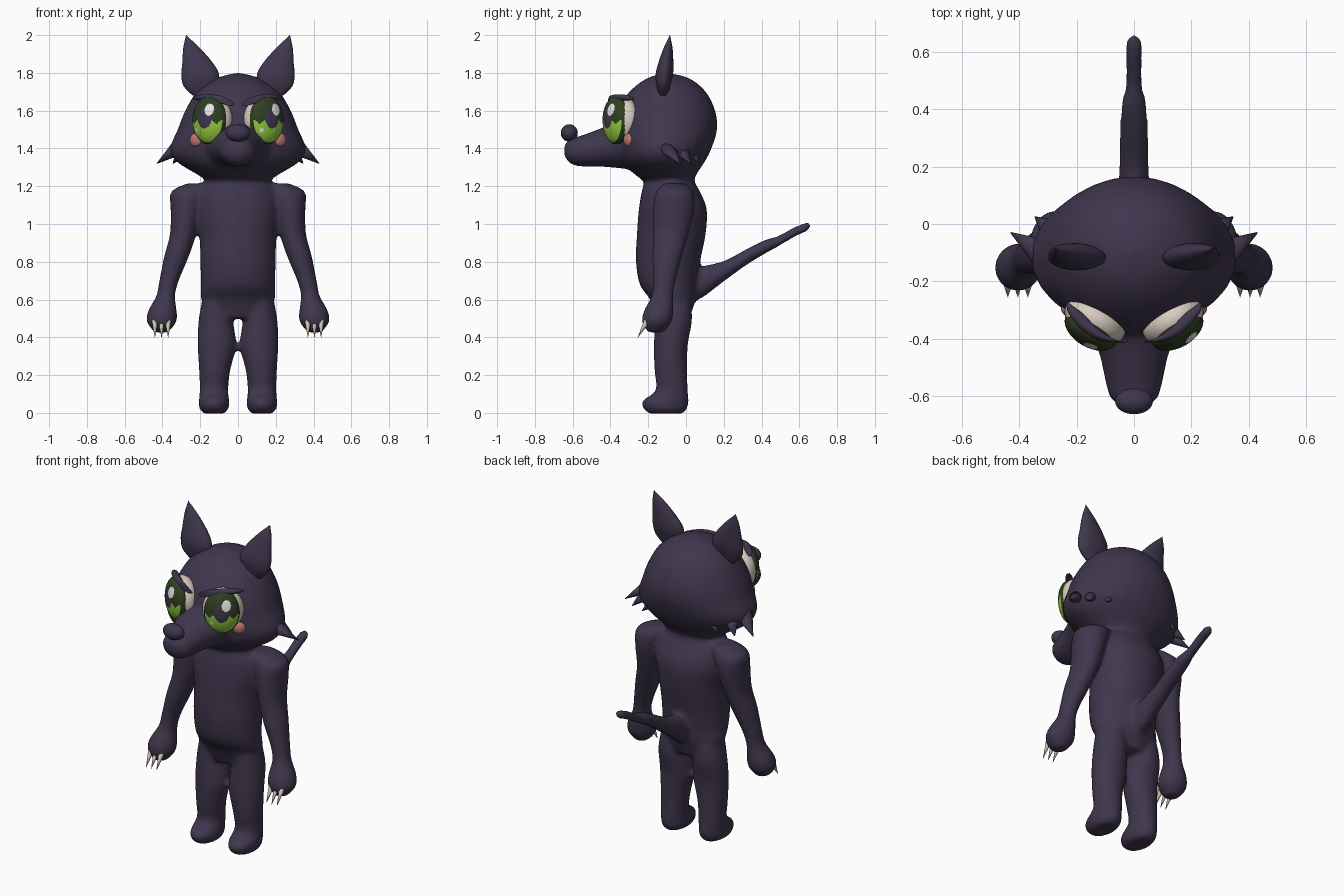
import bpy, bmesh, math
from mathutils import Matrix, Vector

cube = bpy.data.objects.get("Cube")
if cube:
    bpy.data.objects.remove(cube, do_unlink=True)


def material(name, r, g, b):
    m = bpy.data.materials.new(name)
    m.use_nodes = True
    m.diffuse_color = (r, g, b, 1)
    m.node_tree.nodes["Principled BSDF"].inputs["Base Color"].default_value = (r, g, b, 1)
    return m


FUR = material("dark purple fur", .05, .037, .074)
DARK = material("dark green", .027, .05, .016)
GREEN = material("bright green", .3, .62, .05)
WHITE = material("white", .85, .85, .83)
SCLERA = material("warm white", .68, .6, .52)
PINK = material("blush pink", .52, .18, .16)
BONE = material("claw bone", .6, .55, .44)


def finish(bm, name, *mats):
    bmesh.ops.recalc_face_normals(bm, faces=bm.faces)
    for f in bm.faces:
        f.smooth = True
    me = bpy.data.meshes.new(name)
    bm.to_mesh(me)
    bm.free()
    ob = bpy.data.objects.new(name, me)
    bpy.context.collection.objects.link(ob)
    for m in mats:
        me.materials.append(m)
    return ob


def spline(keys, steps=5):
    """Catmull-Rom interpolation of section tuples."""
    keys = [Vector(k) for k in keys]
    out = []
    for i in range(len(keys) - 1):
        a, b = keys[max(i - 1, 0)], keys[i]
        c, d = keys[i + 1], keys[min(i + 2, len(keys) - 1)]
        for j in range(steps):
            t = j / steps
            out.append(b + (c - a) * (t / 2) + (a * 2 - b * 5 + c * 4 - d) * (t * t / 2)
                       + (b * 3 - a - c * 3 + d) * (t ** 3 / 2))
    return out + [keys[-1]]


def loft(bm, keys, upright=True, side=1, n=28):
    """Sections (x, y, z, ra, rb): level rings if upright, else rings facing y."""
    rings = []
    for x, y, z, ra, rb in spline(keys):
        ring = []
        for i in range(n):
            a = math.tau * i / n
            p, q = max(ra, .001) * math.cos(a), max(rb, .001) * math.sin(a)
            off = (p, q, 0) if upright else (p, 0, q)
            ring.append(bm.verts.new((side * (x + off[0]), y + off[1], z + off[2])))
        rings.append(ring)
    for r, s in zip(rings, rings[1:]):
        for i in range(n):
            bm.faces.new((r[i], r[(i + 1) % n], s[(i + 1) % n], s[i]))
    bm.faces.new(rings[0])
    bm.faces.new(rings[-1])


def column(x, rows):
    """Turns (z, half width, front y, back y) rows into sections."""
    return [(x, (f + b) / 2, z, w, (b - f) / 2) for z, w, f, b in rows]


def ball(bm, center, radii, rot=Matrix(), u=32, v=20):
    bmesh.ops.create_uvsphere(bm, u_segments=u, v_segments=v, radius=1,
                              matrix=Matrix.Translation(center) @ rot @ Matrix.Diagonal((*radii, 1)))


def spike(bm, base, tip, r, flat=1):
    base, tip = Vector(base), Vector(tip)
    d = tip - base
    m = Matrix.Translation((base + tip) / 2) @ d.to_track_quat('Z', 'Y').to_matrix().to_4x4()
    bmesh.ops.create_cone(bm, cap_ends=True, segments=14, radius1=r, radius2=r * .04,
                          depth=d.length, matrix=m @ Matrix.Diagonal((1, flat, 1, 1)))


# Body, head, limbs and tail, fused into one smooth skin
bm = bmesh.new()
loft(bm, column(0, [(.5, .13, -.15, .02), (.6, .195, -.19, .05), (.68, .197, -.245, .06),
                    (.8, .2, -.265, .075), (.95, .205, -.26, .105), (1.08, .225, -.25, .11),
                    (1.17, .21, -.235, .075), (1.23, .17, -.22, .045), (1.32, .16, -.2, .04)]))
loft(bm, column(0, [(1.21, .13, -.2, .03), (1.27, .23, -.28, .06), (1.33, .325, -.34, .1),
                    (1.4, .36, -.365, .135), (1.5, .32, -.385, .165), (1.6, .28, -.37, .155),
                    (1.7, .218, -.3, .105), (1.77, .12, -.21, .02), (1.8, .01, -.11, -.09)]))
loft(bm, [(0, -.22, 1.42, .22, .14), (0, -.35, 1.42, .165, .125), (0, -.45, 1.405, .122, .102),
          (0, -.55, 1.387, .1, .083), (0, -.61, 1.385, .08, .067), (0, -.645, 1.39, .03, .03)],
     upright=False)
loft(bm, [(0, 0, .66, .06, .08), (0, .08, .69, .058, .085), (0, .2, .75, .052, .055),
          (0, .32, .825, .05, .043), (0, .42, .88, .045, .037), (0, .48, .905, .03, .03),
          (0, .58, .96, .03, .027), (0, .64, .985, .028, .024), (0, .66, .992, .01, .01)],
     upright=False)
for s in (1, -1):
    # leg and foot
    loft(bm, [(.11, -.07, .64, .07, .09), (.118, -.065, .5, .09, .098), (.112, -.08, .36, .102, .09),
              (.124, -.08, .22, .082, .087), (.127, -.075, .12, .076, .085),
              (.127, -.108, .065, .08, .122), (.127, -.11, .025, .078, .118),
              (.127, -.105, -.004, .055, .09)], side=s)
    # arm and hand
    loft(bm, [(.2, -.06, 1.215, .07, .06), (.255, -.06, 1.17, .1, .1), (.275, -.065, 1.08, .082, .11),
              (.29, -.08, .95, .07, .095), (.325, -.1, .83, .066, .08), (.365, -.115, .7, .052, .06),
              (.383, -.125, .62, .05, .058), (.4, -.145, .54, .076, .078),
              (.405, -.155, .48, .078, .078), (.405, -.16, .425, .035, .04)], side=s)
ball(bm, (0, -.08, .35), (.05, .025, .018))
body = finish(bm, "body", FUR)
skin = body.modifiers.new("Skin", 'REMESH')
skin.mode, skin.voxel_size, skin.use_smooth_shade = 'VOXEL', .012, True
soft = body.modifiers.new("Soften", 'SMOOTH')
soft.factor, soft.iterations = .5, 10

bm = bmesh.new()
ball(bm, (0, -.618, 1.482), (.066, .045, .046))
finish(bm, "nose", FUR)


def iris_color(u, v):
    """Index into the iris materials for a point on the unit disc."""
    if math.hypot((u - .28) / .25, (v - .43) / .25) < 1:
        return 3
    if math.hypot((u + .55) / .1, (v + .42) / .09) < 1:
        return 3
    if math.hypot((u - .02) / .42, (v - .08) / .42) < 1:
        return 2
    if math.hypot(u, v) < .93 and v < -.08 + .07 * math.cos(u * 14):
        return 1
    return 0


for s, label in ((1, "left"), (-1, "right")):
    # Eye: white behind, painted iris in front
    turn = Matrix(((.86, 0, .51 * s, 0), (.51 * s, 0, -.86, 0), (0, 1, 0, 0), (0, 0, 0, 1)))
    bm = bmesh.new()
    ball(bm, (.135 * s, -.335, 1.55), (.115, .125, .08), turn)
    finish(bm, label + "_eye_white", SCLERA)

    bm = bmesh.new()
    bmesh.ops.create_uvsphere(bm, u_segments=112, v_segments=80, radius=1)
    for f in bm.faces:
        c = f.calc_center_median()
        f.material_index = iris_color(c.x, c.y) if c.z > 0 else 0
    bm.transform(Matrix.Translation((.15 * s, -.368, 1.55)) @ turn @ Matrix.Diagonal((.1, .128, .062, 1)))
    finish(bm, label + "_iris", DARK, GREEN, FUR, WHITE)

    # Brow: tapered bar slanting down to the snout
    bm = bmesh.new()
    loft(bm, [(.025, -.4, 1.63, 0, 0), (.04, -.412, 1.638, .017, .012), (.09, -.405, 1.658, .03, .018),
              (.15, -.37, 1.668, .03, .018), (.205, -.31, 1.668, .024, .014),
              (.235, -.27, 1.66, 0, 0)], upright=False, side=s)
    finish(bm, label + "_brow", FUR)

    # Blush spot
    bm = bmesh.new()
    ball(bm, (.222 * s, -.305, 1.445), (.036, .036, .022), turn)
    finish(bm, label + "_blush", PINK)

    # Ear: leaf with a pointed tip
    bm = bmesh.new()
    loft(bm, [(.2, -.12, 1.68, .04, .02), (.2, -.12, 1.73, .088, .036), (.2, -.115, 1.79, .1, .046),
              (.213, -.107, 1.85, .082, .04), (.245, -.095, 1.93, .045, .024),
              (.275, -.085, 2.0, 0, 0)], side=s)
    finish(bm, label + "_ear", FUR)

    # Cheek fur tufts
    bm = bmesh.new()
    for base, tip in (((.32, -.1, 1.4), (.43, -.03, 1.32)), ((.28, -.03, 1.395), (.345, .025, 1.32)),
                      ((.19, .02, 1.395), (.25, .065, 1.33))):
        spike(bm, (base[0] * s, *base[1:]), (tip[0] * s, *tip[1:]), .05, .8)
    finish(bm, label + "_cheek_tufts", FUR)

    # Claws
    bm = bmesh.new()
    for x in (.37, .405, .44):
        spike(bm, (x * s, -.195, .505), (x * s, -.255, .4), .02)
    finish(bm, label + "_claws", BONE)
